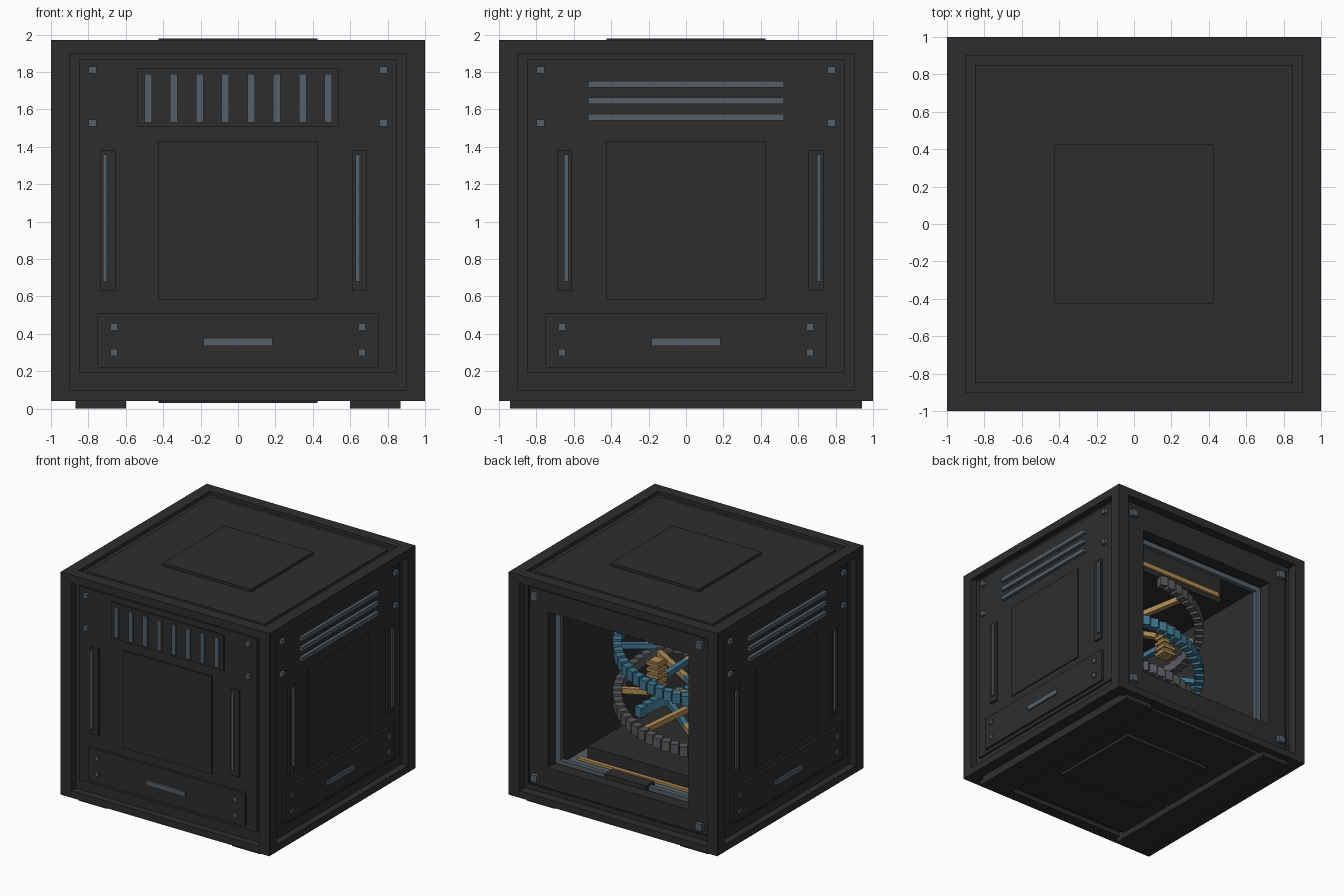
import bpy, bmesh, math
from mathutils import Matrix, Vector

if "Cube" in bpy.data.objects:
    bpy.data.objects.remove(bpy.data.objects["Cube"])


def material(name, rgb):
    m = bpy.data.materials.new(name)
    m.diffuse_color = (*rgb, 1)
    m.use_nodes = True
    m.node_tree.nodes["Principled BSDF"].inputs["Base Color"].default_value = m.diffuse_color
    return m


DARK = material("charcoal", (0.027, 0.027, 0.027))
STEEL = material("blue grey steel", (0.09, 0.115, 0.138))
GREY = material("mid grey", (0.10, 0.10, 0.112))
TEAL = material("teal", (0.05, 0.18, 0.28))
GOLD = material("gold", (0.45, 0.27, 0.09))


def build(name, mat, cubes):
    """One object from a list of cube matrices."""
    bm = bmesh.new()
    for mtx in cubes:
        bmesh.ops.create_cube(bm, size=1, matrix=mtx)
    me = bpy.data.meshes.new(name)
    bm.to_mesh(me)
    bm.free()
    me.materials.append(mat)
    ob = bpy.data.objects.new(name, me)
    bpy.context.collection.objects.link(ob)
    return ob


def box(x0, x1, y0, y1, z0, z1):
    c = Vector((x0 + x1, y0 + y1, z0 + z1)) / 2
    return Matrix.Translation(c) @ Matrix.Diagonal((abs(x1 - x0), abs(y1 - y0), abs(z1 - z0), 1))


def on_side(side, u0, u1, z0, z1, d0, d1):
    """Box on a wall: u runs along the wall, d is the distance outwards."""
    if side in ("front", "back"):
        s = -1 if side == "front" else 1
        return box(u0, u1, s * d0, s * d1, z0, z1)
    s = 1 if side == "right" else -1
    return box(s * d0, s * d1, u0, u1, z0, z1)


def ring(side, half_in, half_out, zc, d0, d1):
    """Square picture-frame made of four bars."""
    a, b = half_in, half_out
    return [on_side(side, -b, b, zc + a, zc + b, d0, d1),
            on_side(side, -b, b, zc - b, zc - a, d0, d1),
            on_side(side, -b, -a, zc - a, zc + a, d0, d1),
            on_side(side, a, b, zc - a, zc + a, d0, d1)]


# Outer frame beams
beams = []
for s in (-1, 1):
    a, b = s * 0.9, s * 1.0
    for t in (-0.95, 0.95):
        beams.append(box(a, b, t - 0.05, t + 0.05, 0.04, 1.97))
    for z0, z1 in ((0.04, 0.10), (1.90, 1.97)):
        beams.append(box(a, b, -0.9, 0.9, z0, z1))
        beams.append(box(-0.9, 0.9, a, b, z0, z1))
build("frame", DARK, beams)

# Roof, floor and their raised plates
for name, base, panel, plate in (("roof", (1.86, 1.94), 1.955, 1.98),
                                 ("floor", (0.08, 0.14), 0.055, 0.03)):
    mid = sum(base) / 2
    build(name, DARK, [box(-0.92, 0.92, -0.92, 0.92, *base)])
    build(name + "_panel", DARK, [box(-0.85, 0.85, -0.85, 0.85, mid, panel)])
    build(name + "_plate", DARK, [box(-0.425, 0.425, -0.425, 0.425, mid, plate)])

# Feet
build("feet", DARK, [box(s * 0.6, s * 0.87, -0.94, 0.94, 0, 0.09) for s in (-1, 1)])

# Closed walls with fittings
for side in ("front", "right", "left"):
    def put(part, mat, rects, d0, d1):
        build(side + "_" + part, mat, [on_side(side, *r, d0, d1) for r in rects])

    put("wall", DARK, [(-0.92, 0.92, 0.08, 1.92)], 0.87, 0.94)
    put("panel", DARK, [(-0.85, 0.85, 0.19, 1.87)], 0.93, 0.957)
    put("plate", DARK, [(-0.425, 0.425, 0.585, 1.43)], 0.95, 0.967)
    put("drawer", DARK, [(-0.75, 0.75, 0.22, 0.51)], 0.95, 0.977)
    put("drawer_handle", STEEL, [(-0.185, 0.185, 0.335, 0.377)], 0.97, 0.993)
    put("drawer_bolts", STEEL, [(u - 0.018, u + 0.018, z - 0.018, z + 0.018)
                                for u in (-0.663, 0.663) for z in (0.30, 0.437)], 0.97, 0.988)
    put("corner_bolts", STEEL, [(u - 0.021, u + 0.021, z - 0.018, z + 0.02)
                                for u in (-0.777, 0.777) for z in (1.526, 1.81)], 0.95, 0.985)
    # Handles sit slightly off centre on each wall
    k = 1 if side == "front" else -1
    put("handle_bases", DARK, [(k * c - 0.04, k * c + 0.04, 0.63, 1.38) for c in (-0.695, 0.65)], 0.95, 0.975)
    put("handle_strips", STEEL, [(k * c - 0.011, k * c + 0.011, 0.68, 1.36) for c in (-0.712, 0.64)], 0.97, 0.992)
    if side == "front":
        put("vent_base", DARK, [(-0.54, 0.54, 1.51, 1.82)], 0.95, 0.97)
        put("vent_slats", STEEL, [(u - 0.02, u + 0.02, 1.53, 1.79)
                                  for u in (-0.48 + 0.1375 * i for i in range(8))], 0.96, 0.985)
    else:
        put("vent_bars", STEEL, [(-0.525, 0.525, z - 0.017, z + 0.018) for z in (1.558, 1.645, 1.733)], 0.95, 0.985)

# Open back wall with window, seal and bolts
back = ring("back", 0.675, 0.85, 1.005, 0.82, 0.927) + ring("back", 0.84, 0.92, 1.0, 0.82, 0.91)
build("back_wall", DARK, back)
build("back_bolts", STEEL, [on_side("back", u - 0.03, u + 0.03, z - 0.03, z + 0.03, 0.92, 0.96)
                            for u in (-0.79, 0.79) for z in (0.22, 1.79)])
build("window_seal", STEEL, ring("back", 0.645, 0.69, 1.0, 0.76, 0.80))

# Interior base, bed and lamp
build("inner_base", STEEL, [box(-0.66, 0.66, -0.66, 0.70, 0.13, 0.31)])
build("base_strip", GOLD, [box(-0.6, 0.6, s * 0.60, s * 0.635, 0.30, 0.33) for s in (-1, 1)])
build("bed", DARK, [box(-0.55, 0.55, -0.56, 0.56, 0.30, 0.41)])
build("tray_handle", DARK, [box(-0.2, 0.2, 0.72, 0.83, 0.30, 0.37)])
build("lamp_block", DARK, [box(-0.52, 0.52, -0.52, 0.49, 1.62, 1.87)])
build("lamp_strip", GOLD, [box(-0.49, 0.49, s * 0.48, s * 0.51, 1.66, 1.70) for s in (-1, 1)])

# Twin helix of small blocks
PITCH, RADIUS, Z_LOW, Z_HIGH = 0.88, 0.54, 0.46, 1.56
TEAL_START = math.radians(125) + (1.0 - Z_LOW) / PITCH * math.tau


def helix_angle(z):
    return TEAL_START - (z - Z_LOW) / PITCH * math.tau


def strand(phase):
    cubes, n = [], 64
    for i in range(n):
        z = Z_LOW + (Z_HIGH - Z_LOW) * i / (n - 1)
        a = helix_angle(z) + phase
        cubes.append(Matrix.Translation((RADIUS * math.cos(a), RADIUS * math.sin(a), z))
                     @ Matrix.Rotation(a, 4, 'Z') @ Matrix.Diagonal((0.07, 0.064, 0.085, 1)))
    return cubes


build("teal_strand", TEAL, strand(0))
build("grey_strand", GREY, strand(math.pi))

# Rungs, half teal and half gold
halves = {0: [], 1: []}
for i in range(8):
    z = Z_LOW + 0.06 + i * 0.14
    for h in (0, 1):
        a = helix_angle(z) + h * math.pi
        halves[h].append(Matrix.Translation((0, 0, z)) @ Matrix.Rotation(a, 4, 'Z')
                         @ Matrix.Translation((RADIUS / 2, 0, 0))
                         @ Matrix.Diagonal((RADIUS, 0.045, 0.045, 1)))
build("teal_rungs", TEAL, halves[0])
build("gold_rungs", GOLD, halves[1])

# Short toothed column
build("toothed_column", GOLD,
      [box(-0.045, 0.045, 0.355, 0.445, 0.95, 1.25)]
      + [box(-0.06, 0.06, 0.34, 0.46, 0.96 + 0.05 * i, 0.985 + 0.05 * i) for i in range(6)])
